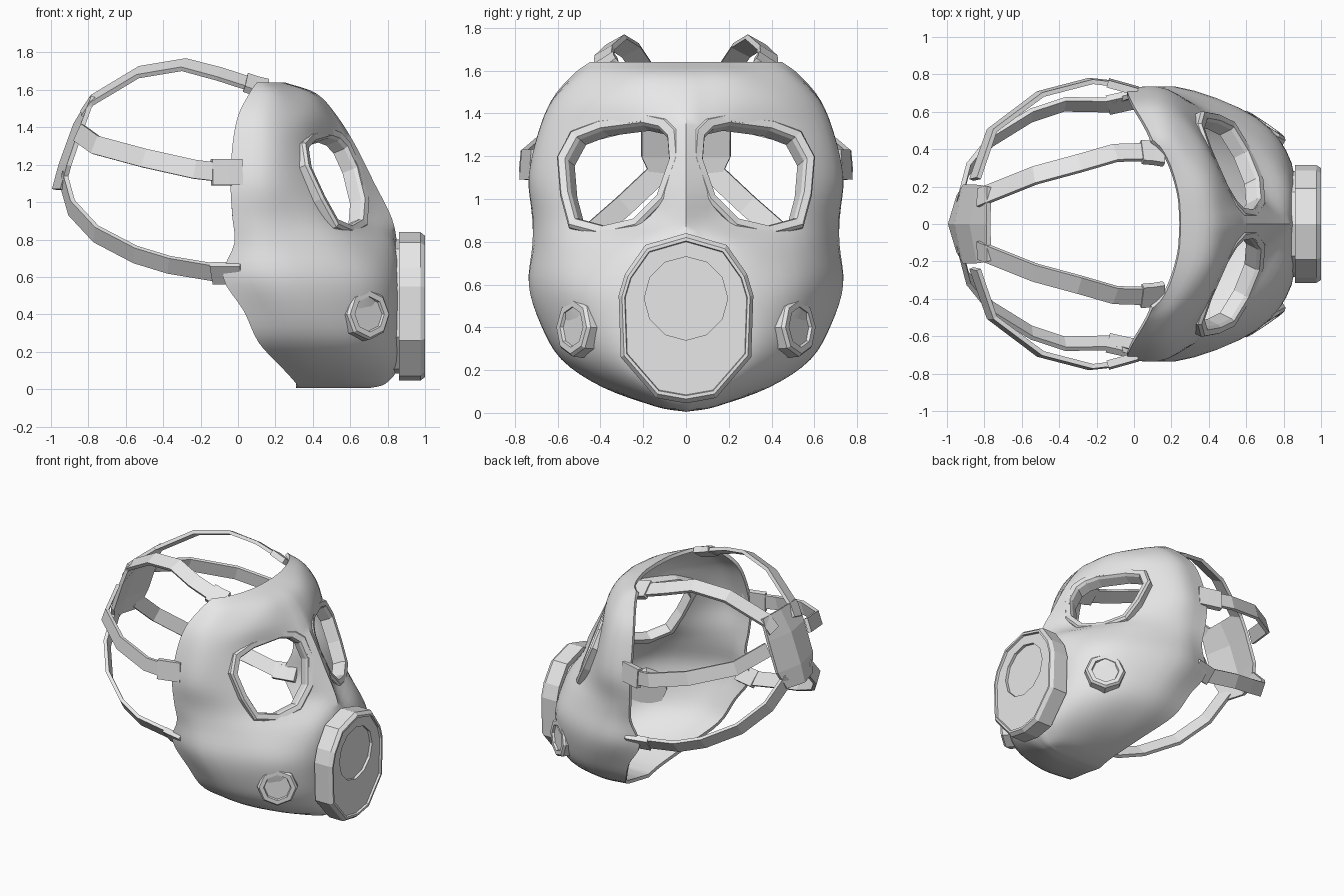
import bpy
import math
from mathutils import Vector

if "Cube" in bpy.data.objects:
    bpy.data.objects.remove(bpy.data.objects["Cube"])

rubber = bpy.data.materials.new("light grey rubber")
rubber.use_nodes = True
GREY = (0.8, 0.8, 0.8, 1)
rubber.diffuse_color = GREY
rubber.node_tree.nodes["Principled BSDF"].inputs["Base Color"].default_value = GREY


def make(name, verts, faces, mirror=True):
    """Mesh object with outward normals, optionally mirrored left to right."""
    mesh = bpy.data.meshes.new(name)
    mesh.from_pydata([tuple(v) for v in verts], [], faces)
    mesh.materials.append(rubber)
    obj = bpy.data.objects.new(name, mesh)
    bpy.context.collection.objects.link(obj)
    bpy.ops.object.select_all(action='DESELECT')
    bpy.context.view_layer.objects.active = obj
    obj.select_set(True)
    bpy.ops.object.mode_set(mode='EDIT')
    bpy.ops.mesh.select_all(action='SELECT')
    bpy.ops.mesh.normals_make_consistent(inside=False)
    bpy.ops.object.mode_set(mode='OBJECT')
    if mirror:
        mod = obj.modifiers.new("mirror", 'MIRROR')
        mod.use_axis = (False, True, False)
        mod.merge_threshold = 0.0005
        bpy.ops.object.modifier_apply(modifier="mirror")
    return obj


def loft(name, rings, caps=True, closed=False, mirror=True):
    """Skin a stack of equal-sized closed rings."""
    n, m = len(rings[0]), len(rings)
    faces = []
    for r in range(m if closed else m - 1):
        a, b = r * n, (r + 1) % m * n
        faces += [(a + i, a + (i + 1) % n, b + (i + 1) % n, b + i) for i in range(n)]
    if caps:
        faces += [tuple(range(n)), tuple(range((m - 1) * n, m * n))]
    return make(name, [v for ring in rings for v in ring], faces, mirror)


def smooth_path(pts, steps):
    """Catmull-Rom curve through the points."""
    ext = [pts[0] * 2 - pts[1]] + pts + [pts[-1] * 2 - pts[-2]]
    out = []
    for i in range(len(pts) - 1):
        a, b, c, d = ext[i:i + 4]
        for s in range(steps):
            t = s / steps
            out.append(0.5 * (2 * b + (c - a) * t + (2 * a - 5 * b + 4 * c - d) * t ** 2
                              + (3 * b - a - 3 * c + d) * t ** 3))
    return out + [pts[-1]]


def sheet(name, rows, steps, thickness):
    """Half surface from (z, centre x, (x, y)...) sections, mirrored and thickened."""
    lines = [[Vector((x0, 0, z))] + [Vector((x, y, z)) for x, y in rest]
             for z, x0, *rest in rows]
    lines = [smooth_path(line, steps) for line in lines]
    cols = [smooth_path(list(col), steps) for col in zip(*lines)]
    for p in cols[0]:
        p.y = 0
    h = len(cols[0])
    faces = [(c * h + r, c * h + r + 1, (c + 1) * h + r + 1, (c + 1) * h + r)
             for c in range(len(cols) - 1) for r in range(h - 1)]
    obj = make(name, [p for col in cols for p in col], faces)
    # thicken toward the head
    mid = obj.data.polygons[len(obj.data.polygons) // 4]
    outward = mid.normal.dot(mid.center - Vector((-0.1, 0, 0.9))) > 0
    mod = obj.modifiers.new("thickness", 'SOLIDIFY')
    mod.thickness = thickness
    mod.offset = -1 if outward else 1
    bpy.ops.object.modifier_apply(modifier="thickness")
    return obj


def ribbon(name, path, width, thick):
    """Flat strap following a path around the head."""
    pts = [Vector(p) for p in path]
    rings = []
    for i, p in enumerate(pts):
        tangent = (pts[min(i + 1, len(pts) - 1)] - pts[max(i - 1, 0)]).normalized()
        out = p - Vector((-0.2, 0, 1.1))
        out = (out - tangent * out.dot(tangent)).normalized()
        side = tangent.cross(out) * width / 2
        lift = out * thick / 2
        rings.append([p + side + lift, p - side + lift, p - side - lift, p + side - lift])
    return loft(name, rings)


# Face piece: horizontal sections from forehead to chin
face = sheet("face_piece", [
    (1.64, .25, (.24, .15), (.2, .3), (.15, .4), (.1, .45)),
    (1.58, .42, (.39, .2), (.3, .36), (.19, .49), (.06, .53)),
    (1.46, .53, (.46, .25), (.34, .46), (.17, .61), (0, .63)),
    (1.3, .63, (.49, .26), (.34, .53), (.17, .68), (-.03, .69)),
    (1.1, .73, (.56, .27), (.4, .54), (.18, .72), (-.04, .73)),
    (.92, .82, (.66, .2), (.48, .53), (.2, .7), (-.03, .72)),
    (.78, .85, (.8, .25), (.55, .56), (.2, .71), (-.02, .7)),
    (.6, .86, (.84, .31), (.65, .57), (.22, .735), (-.08, .67)),
    (.42, .86, (.84, .33), (.65, .55), (.3, .68), (.03, .64)),
    (.25, .86, (.84, .28), (.64, .49), (.35, .58), (.11, .56)),
    (.12, .86, (.82, .18), (.64, .33), (.4, .39), (.23, .37)),
    (.03, .79, (.74, .09), (.6, .14), (.45, .14), (.31, .14)),
    (.005, .7, (.67, 0), (.6, 0), (.45, 0), (.31, 0)),
], 4, 0.025)

# Eye openings and their raised frames, on a slanted plane
EYE = [(.02, 1.19), (.03, 1.32), (.08, 1.37), (.17, 1.39), (.4, 1.36), (.53, 1.31),
       (.595, 1.19), (.58, 1.01), (.54, .86), (.39, .82), (.22, .86), (.09, .99)]
SLOPE_Y, SLOPE_Z = .5, .42
eye_normal = Vector((1, SLOPE_Y, SLOPE_Z)).normalized()
eye_mid = Vector((.32, 1.11))


def eye_ring(scale, depth):
    ring = []
    for p in EYE:
        y, z = eye_mid + (Vector(p) - eye_mid) * scale
        ring.append(Vector((1.14 - SLOPE_Y * y - SLOPE_Z * z, y, z)) + eye_normal * depth)
    return ring


cutter = loft("eye_cutter", [eye_ring(.87, -.3), eye_ring(.87, .3)])
cut = face.modifiers.new("eye holes", 'BOOLEAN')
cut.operation = 'DIFFERENCE'
cut.solver = 'EXACT'
cut.object = cutter
bpy.context.view_layer.objects.active = face
bpy.ops.object.modifier_apply(modifier="eye holes")
bpy.data.objects.remove(cutter)
bpy.ops.object.select_all(action='DESELECT')
face.select_set(True)
bpy.ops.object.shade_smooth_by_angle(angle=math.radians(40))

loft("eye_frames", [eye_ring(1, -.04), eye_ring(1, .02), eye_ring(.96, .035),
                    eye_ring(.85, .03), eye_ring(.82, .01), eye_ring(.82, -.06)],
     caps=False, closed=True)

# Front canister with a chamfered rim and a shallow octagonal recess
HALF = [(.19, .785), (.285, .65), (.315, .55), (.305, .26), (.14, .07)]
OUTLINE = [(0, .84)] + HALF + [(0, .045)] + [(-y, z) for y, z in reversed(HALF)]


def can_ring(scale, x):
    return [Vector((x, y * scale, .44 + (z - .44) * scale)) for y, z in OUTLINE]


def recess_ring(x):
    n = len(OUTLINE)
    return [Vector((x, .195 * math.sin(math.tau * i / n), .535 + .195 * math.cos(math.tau * i / n)))
            for i in range(n)]


loft("front_canister", [can_ring(.9, .82), can_ring(.9, .86), can_ring(1, .86),
                        can_ring(1, .975), can_ring(.95, 1), can_ring(.91, 1),
                        can_ring(.9, .985), recess_ring(.985), recess_ring(.965)], mirror=False)

# Cheek valves
valve_normal = Vector((.56, .82, .05)).normalized()
valve_right = valve_normal.cross(Vector((0, 0, 1))).normalized()
valve_up = valve_right.cross(valve_normal)


def valve_ring(radius, depth):
    mid = Vector((.69, .515, .4)) + valve_normal * depth
    return [mid + radius * (valve_right * math.cos(a) + valve_up * math.sin(a))
            for a in (math.tau * i / 8 for i in range(8))]


loft("cheek_valves", [valve_ring(.14, -.06), valve_ring(.138, .01), valve_ring(.125, .025),
                      valve_ring(.095, .025), valve_ring(.09, .01)])

# Pad at the back of the head
sheet("back_pad", [
    (1.57, -.79, (-.785, .2)),
    (1.42, -.88, (-.84, .21)),
    (1.2, -.96, (-.915, .21)),
    (1.07, -.995, (-.95, .15)),
], 1, 0.025)

# Head straps
ribbon("top_straps", [(.07, .385, 1.63), (-.1, .38, 1.685), (-.29, .325, 1.735),
                      (-.53, .26, 1.695), (-.78, .16, 1.545), (-.83, .14, 1.47)], .1, .025)
ribbon("temple_straps", [(-.1, .75, 1.16), (-.23, .765, 1.175), (-.5, .695, 1.235),
                         (-.76, .5, 1.305), (-.85, .24, 1.37)], .1, .025)
ribbon("lower_straps", [(-.1, .635, .62), (-.37, .64, .665), (-.55, .58, .72),
                        (-.76, .45, .83), (-.89, .29, .97), (-.935, .12, 1.13)], .1, .025)

# Wider tabs joining the straps to the face piece
ribbon("top_tabs", [(.16, .37, 1.605), (.1, .38, 1.62), (.04, .385, 1.64)], .13, .04)
ribbon("temple_tabs", [(.02, .71, 1.16), (-.05, .73, 1.16), (-.14, .755, 1.16)], .14, .04)
ribbon("lower_tabs", [(.02, .67, .62), (-.05, .655, .62), (-.14, .635, .62)], .12, .04)
